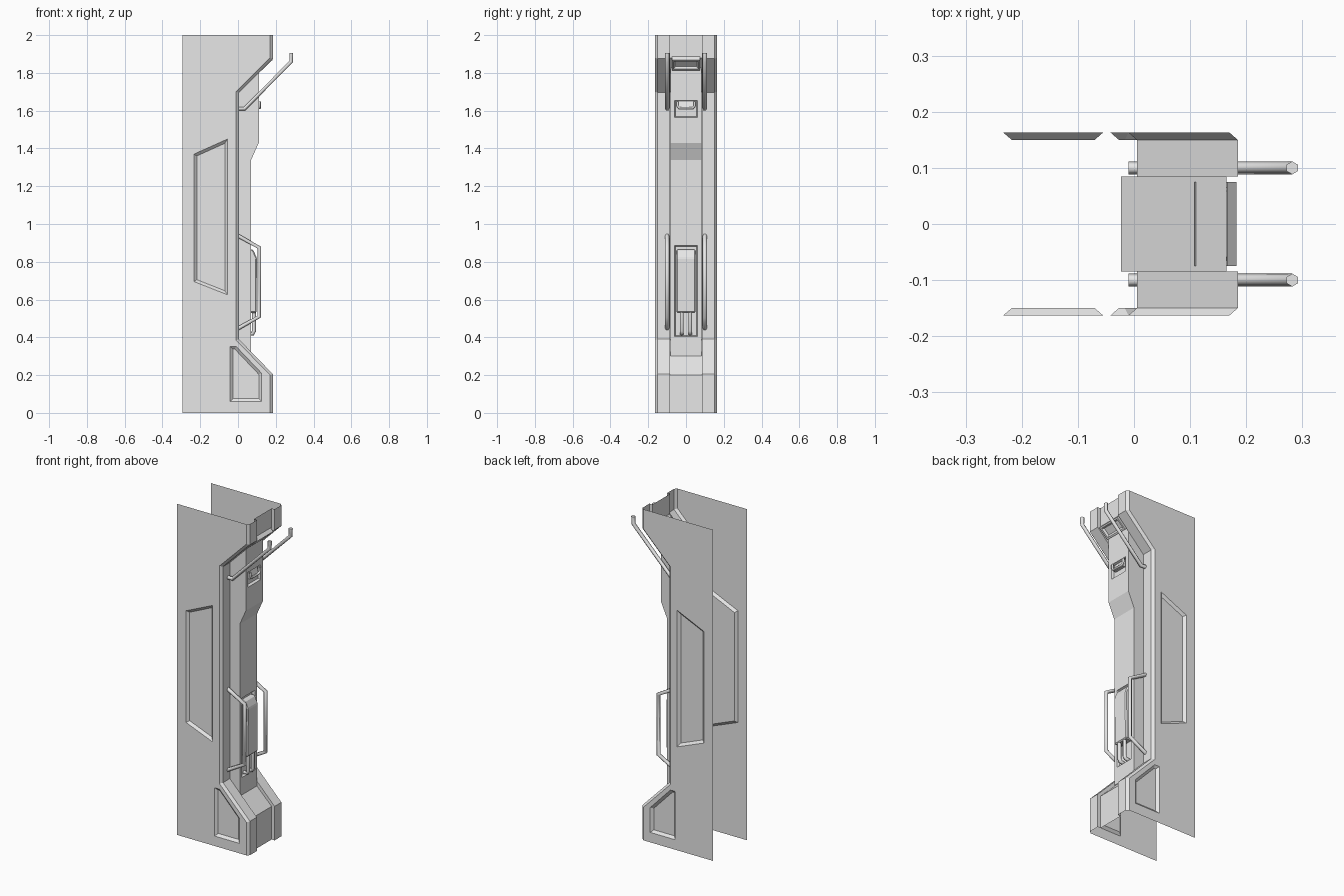
import bpy
import bmesh
from mathutils import Vector

cube = bpy.data.objects.get("Cube")
if cube:
    bpy.data.objects.remove(cube, do_unlink=True)

grey = bpy.data.materials.new("plain_grey")
grey.use_nodes = True
grey.diffuse_color = (0.8, 0.8, 0.8, 1)
grey.node_tree.nodes["Principled BSDF"].inputs["Base Color"].default_value = (0.8, 0.8, 0.8, 1)


def finish(name, bm):
    mesh = bpy.data.meshes.new(name)
    bm.to_mesh(mesh)
    bm.free()
    mesh.materials.append(grey)
    obj = bpy.data.objects.new(name, mesh)
    bpy.context.collection.objects.link(obj)
    return obj


def face_towards(bm, direction):
    """Turn all faces to the given side."""
    bm.normal_update()
    for f in bm.faces:
        if f.normal.dot(direction) < 0:
            f.normal_flip()


def panel(name, outline, recesses, bevel, depth, place, out, skirt=0):
    """Flat sheet with bevelled recesses; place(u, v, d) puts it in space."""
    bm = bmesh.new()
    edges, holes = [], []
    for loop in [outline] + recesses:
        verts = [bm.verts.new(place(u, v, 0)) for u, v in loop]
        edges += [bm.edges.new((a, b)) for a, b in zip(verts, verts[1:] + verts[:1])]
        holes.append(verts)
    bmesh.ops.triangle_fill(bm, use_beauty=True, edges=edges, normal=out)
    floors = [bm.faces.new(verts) for verts in holes[1:]]
    face_towards(bm, out)
    bmesh.ops.inset_individual(bm, faces=floors, thickness=bevel, use_even_offset=True)
    for floor in floors:
        for v in floor.verts:
            v.co -= out * depth
    if skirt:
        rim = holes[0]
        back = [bm.verts.new(v.co - out * skirt) for v in rim]
        for i in range(len(rim)):
            j = (i + 1) % len(rim)
            bm.faces.new((rim[i], rim[j], back[j], back[i]))
        bmesh.ops.recalc_face_normals(bm, faces=bm.faces)
    return finish(name, bm)


def prism(name, profile, half, bevel=0):
    """Profile in x and z, extruded across y."""
    bm = bmesh.new()
    rows = [[bm.verts.new((x, y, z)) for x, z in profile] for y in (-half, half)]
    for row in rows:
        bm.faces.new(row)
    n = len(profile)
    for i in range(n):
        j = (i + 1) % n
        bm.faces.new((rows[0][i], rows[0][j], rows[1][j], rows[1][i]))
    bmesh.ops.recalc_face_normals(bm, faces=bm.faces)
    if bevel:
        bmesh.ops.bevel(bm, geom=bm.edges[:], offset=bevel, segments=1, affect='EDGES')
    return finish(name, bm)


def rod(name, points, radius):
    """Bent bar along a path."""
    curve = bpy.data.curves.new(name, 'CURVE')
    curve.dimensions = '3D'
    curve.bevel_depth = radius
    curve.bevel_resolution = 1
    curve.use_fill_caps = True
    spline = curve.splines.new('POLY')
    spline.points.add(len(points) - 1)
    for p, co in zip(spline.points, points):
        p.co = (*co, 1)
    obj = bpy.data.objects.new(name, curve)
    bpy.context.collection.objects.link(obj)
    bpy.ops.object.select_all(action='DESELECT')
    obj.select_set(True)
    bpy.context.view_layer.objects.active = obj
    bpy.ops.object.convert(target='MESH')
    obj.data.materials.clear()
    obj.data.materials.append(grey)


def column_profile(low, high, shift):
    return [(high, 0), (high, 0.2 + shift), (low, 0.385 + shift),
            (low, 1.7 - shift), (high, 1.88 - shift), (high, 2)]


# Column front: chamfered edges, side strips and a sunken centre channel
edge = column_profile(-0.01, 0.17, 0)
strip = column_profile(0.005, 0.185, 0.005)
channel = column_profile(-0.023, 0.165, 0)
rows = [(-0.163, edge), (-0.15, strip), (-0.085, strip), (-0.085, channel),
        (0.085, channel), (0.085, strip), (0.15, strip), (0.163, edge)]
bm = bmesh.new()
grid = [[bm.verts.new((x, y, z)) for x, z in prof] for y, prof in rows]
for a, b in zip(grid, grid[1:]):
    for i in range(len(edge) - 1):
        bm.faces.new((a[i], b[i], b[i + 1], a[i + 1]))
finish("column_front", bm)

# Side panels with two recesses each
tall_recess = [(-0.233, 0.695), (-0.055, 0.625), (-0.055, 1.45), (-0.233, 1.37)]
foot_recess = [(-0.042, 0.06), (0.125, 0.06), (0.125, 0.21), (-0.01, 0.352), (-0.042, 0.352)]
side_outline = [(-0.295, 0)] + edge + [(-0.295, 2)]
for side, s in (("right", -1), ("left", 1)):
    panel(side + "_side_panel", side_outline, [tall_recess, foot_recess], 0.015, 0.013,
          lambda u, v, d: Vector((u, s * 0.163, v)), Vector((0, s, 0)))

# Raised spine in the channel: sides and the step between its two fronts
spine = [(-0.02, 0.39), (0.07, 0.3), (0.07, 1.34), (0.11, 1.43), (0.11, 1.827), (-0.02, 1.7)]
bm = bmesh.new()
cheeks = [[bm.verts.new((x, y, z)) for x, z in spine] for y in (-0.083, 0.083)]
bm.faces.new(cheeks[0])
bm.faces.new(cheeks[1][::-1])
bm.faces.new((cheeks[0][2], cheeks[1][2], cheeks[1][3], cheeks[0][3]))
finish("spine_sides", bm)


def rect(half, low, high):
    return [(-half, low), (half, low), (half, high), (-half, high)]


for name, x, low, high, hole in (
        ("spine_lower_front", 0.07, 0.3, 1.34, rect(0.06, 0.405, 0.885)),
        ("spine_upper_front", 0.11, 1.43, 1.827, rect(0.06, 1.565, 1.655))):
    panel(name, rect(0.083, low, high), [hole], 0.005, 0.015,
          lambda u, v, d: Vector((x, u, v)), Vector((1, 0, 0)))

# Framed fixture under the upper slope
slope = Vector((0.188, 0, 0.18)).normalized()
under = Vector((slope.z, 0, -slope.x))
centre = Vector((0.14, 0, 1.855)) + under * 0.02
panel("slope_fixture", rect(0.075, -0.04, 0.04), [rect(0.065, -0.03, 0.03)], 0.008, 0.012,
      lambda u, v, d: centre + slope * v + Vector((0, u, 0)), under, skirt=0.025)

# Canister in the lower recess with two short pipes
prism("canister", [(0.05, 0.53), (0.098, 0.53), (0.1, 0.82), (0.08, 0.865), (0.05, 0.865)],
      0.05, 0.006)
for side, s in (("right", -1), ("left", 1)):
    y = s * 0.022
    rod(side + "_pipe", [(0.085, y, 0.54), (0.085, y, 0.435), (0.078, y, 0.42),
                         (0.05, y, 0.418)], 0.011)

# Latch in the upper recess
latch = [(-0.045, 1.648), (-0.045, 1.625), (-0.035, 1.613),
         (0.035, 1.613), (0.045, 1.625), (0.045, 1.648)]
rod("latch_bar", [(0.115, y, z) for y, z in latch], 0.007)
prism("latch_shelf", [(0.095, 1.605), (0.112, 1.605), (0.1, 1.648), (0.095, 1.648)], 0.04)

# Hooks above and grab bars below
hook = [(-0.01, 1.611), (0.035, 1.611), (0.282, 1.86), (0.282, 1.905)]
bar = [(0, 0.938), (0.113, 0.875), (0.113, 0.51), (0, 0.447)]
for side, s in (("right", -1), ("left", 1)):
    for name, path in (("hook", hook), ("grab_bar", bar)):
        rod(side + "_" + name, [(x, s * 0.1, z) for x, z in path], 0.0115)
